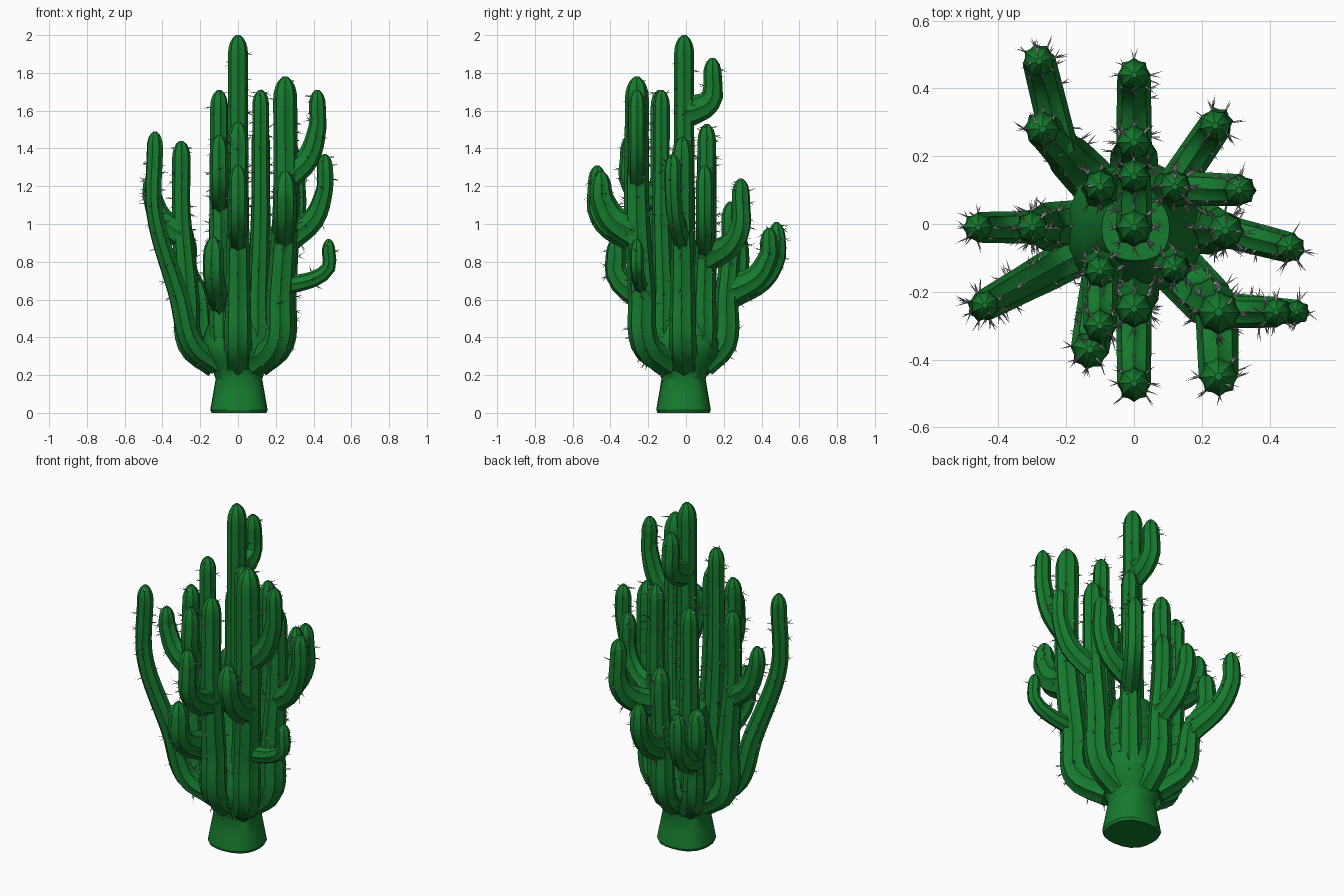
import bpy, bmesh, math, random
from mathutils import Vector

if "Cube" in bpy.data.objects:
    bpy.data.objects.remove(bpy.data.objects["Cube"])

random.seed(4)
RIBS = 8
UP = Vector((0, 0, 1))


def material(name, col):
    m = bpy.data.materials.new(name)
    m.diffuse_color = col
    m.use_nodes = True
    m.node_tree.nodes["Principled BSDF"].inputs["Base Color"].default_value = m.diffuse_color
    return m


GREEN = material("cactus_green", (0.008, 0.2, 0.028, 1))
GREY = material("spine_grey", (0.35, 0.33, 0.33, 1))


def finish(name, bm, mat, smooth=True):
    bmesh.ops.recalc_face_normals(bm, faces=bm.faces)
    me = bpy.data.meshes.new(name)
    bm.to_mesh(me)
    bm.free()
    me.materials.append(mat)
    ob = bpy.data.objects.new(name, me)
    bpy.context.collection.objects.link(ob)
    if smooth:
        bpy.ops.object.select_all(action='DESELECT')
        ob.select_set(True)
        bpy.context.view_layer.objects.active = ob
        bpy.ops.object.shade_smooth_by_angle(angle=math.radians(30))


def skin(bm, rings):
    vs = [[bm.verts.new(p) for p in r] for r in rings]
    n = len(vs[0])
    for a, b in zip(vs, vs[1:]):
        for i in range(n):
            bm.faces.new((a[i], a[(i + 1) % n], b[(i + 1) % n], b[i]))
    bm.faces.new(vs[0])
    bm.faces.new(vs[-1])


def sample(pts, step=0.045):
    # smooth curve through the control points
    p = [Vector(q) for q in pts]
    p = [2 * p[0] - p[1]] + p + [2 * p[-1] - p[-2]]
    out = []
    for a, b, c, d in zip(p, p[1:], p[2:], p[3:]):
        L = (c - b).length
        m0 = (c - a).normalized() * L
        m1 = (d - b).normalized() * L
        n = max(2, round(L / step))
        for k in range(n):
            t = k / n
            out.append(b * (2*t**3 - 3*t*t + 1) + m0 * (t**3 - 2*t*t + t)
                       + c * (3*t*t - 2*t**3) + m1 * (t**3 - t*t))
    return out + [p[-2]]


spines = bmesh.new()


def spine(pos, direction):
    d = direction.normalized()
    u = d.orthogonal().normalized()
    w = d.cross(u)
    ring = [spines.verts.new(pos - d * 0.006 + 0.0035 * (u * math.cos(a) + w * math.sin(a)))
            for a in (k * math.tau / 3 for k in range(3))]
    tip = spines.verts.new(pos + d * random.uniform(0.022, 0.045))
    for i in range(3):
        spines.faces.new((ring[i], ring[(i + 1) % 3], tip))
    spines.faces.new(ring)


def stem(name, radius, pts, swell, depth):
    # ribbed tube with a domed tip; swell thickens the root, depth stretches it in its bend plane
    top = pts[-1]
    body = pts[:-1] + [top - UP * radius * 2]
    path = sample(body)
    n = len(path)
    ease = [max(0, 1 - k / (0.75 * n)) for k in range(n)] + [0] * 5
    scale = [1.0] * n
    for k in range(1, 6):
        a = k / 5 * math.pi / 2
        path.append(body[-1].lerp(top, math.sin(a)))
        scale.append(max(math.cos(a), 0.2))
    rings = []
    u = UP.cross(pts[2] - pts[0])
    if u.length < 0.01:
        u = Vector((1, 0, 0))
    for k, p in enumerate(path):
        t = (path[min(k + 1, len(path) - 1)] - path[max(k - 1, 0)]).normalized()
        u = (u - t * u.dot(t)).normalized()
        w = t.cross(u)
        r = radius * scale[k] * (1 + swell * ease[k])
        ring = []
        for i in range(RIBS * 2):
            a = math.pi * i / RIBS
            d = u * math.cos(a) + w * math.sin(a) * (1 + depth * ease[k])
            q = p + d * r * (1.06 if i % 2 == 0 else 0.9)
            ring.append(q)
            # spine clusters sit on the rib crests
            if i % 2 == 0 and scale[k] > 0.5 and p.z > 0.3 and random.random() < 0.17:
                for _ in range(2):
                    spine(q, d + Vector([random.uniform(-.6, .6) for _ in range(3)]))
        rings.append(ring)
    bm = bmesh.new()
    skin(bm, rings)
    finish(name, bm, GREEN)


axes = {}


def column(name, x, y, top, radius, foot=0.84, swell=0.4):
    # grows out of the crown, leans outward, then stands upright
    levels = ((foot * .45, .26), (foot, .37), (foot + (1 - foot) * .35, .62),
              (1, min(1.05, top - .2)), (1, top))
    axes[name] = [Vector((x * s, y * s, z)) for s, z in levels]
    stem(name, radius, axes[name], swell, 0)


def arm(name, parent, x, y, start, top, radius=0.046, rise=0.2, depth=0.6):
    # leaves its parent's axis at height start and bends upward
    root = next(a.lerp(b, (start - a.z) / (b.z - a.z))
                for a, b in zip(axes[parent], axes[parent][1:]) if b.z >= start)
    elbow = root.lerp(Vector((x, y, start)), 0.7)
    elbow.z = start + rise * 0.4
    stem(name, radius, [root, elbow, Vector((x, y, start + rise)), Vector((x, y, top))], 0.08, depth)


# base flaring into the crown
bm = bmesh.new()
rings = []
for z, r in ((0, .145), (.015, .152), (.1, .137), (.18, .123), (.24, .145),
             (.3, .19), (.37, .2), (.48, .16), (.8, .1)):
    ring = []
    for i in range(20):
        a = math.tau * i / 20
        k = r * (1 + 0.035 * (1 - math.cos(4 * a)))
        ring.append(Vector((.005 + k * math.cos(a), -.013 + k * .95 * math.sin(a), z)))
    rings.append(ring)
skin(bm, rings)
finish("base_trunk", bm, GREEN)

# central cluster
column("main_column", 0, -.01, 2.0, .05, swell=.25)
column("inner_front_left", -.1, -.14, 1.71, .045)
column("inner_front_right", .12, -.13, 1.71, .042)
column("inner_back_left", -.1, .11, 1.45, .048)
column("inner_back_right", .12, .11, 1.53, .046)

# outer columns
column("front_column", 0, -.25, 1.54, .052)
column("back_column", 0, .24, 1.12, .05)
column("left_column", -.3, -.01, 1.44, .046, swell=.6)
column("right_column", .27, -.02, 1.46, .052)
column("front_right_column", .25, -.26, 1.78, .06, swell=.25)
column("front_left_column", -.44, -.24, 1.49, .042, foot=.56)
column("back_left_column", -.27, .28, .96, .05, foot=.68)

# side arms bending upward
arm("top_back_arm", "main_column", 0, .14, 1.59, 1.88, rise=.09)
arm("high_right_arm", "front_right_column", .42, -.26, 1.24, 1.71, .042, rise=.27)
arm("low_right_arm", "front_right_column", .48, -.26, .67, .92, .034, rise=.1, depth=.3)
arm("front_right_arm", "front_right_column", .25, -.45, .95, 1.28, .055)
arm("right_arm", "right_column", .46, -.07, .92, 1.37, .042, rise=.27)
arm("back_right_arm", "inner_back_right", .31, .1, .88, 1.31, .044)
arm("back_right_diagonal_arm", "inner_back_right", .24, .29, .82, 1.24, rise=.17)
arm("back_arm", "back_column", 0, .44, .64, .98)
arm("back_left_arm", "back_left_column", -.28, .48, .63, 1.01)
arm("left_arm", "left_column", -.46, -.01, .94, 1.27, .042, rise=.23)
arm("front_arm", "front_column", 0, -.47, .92, 1.31, rise=.16)
arm("upper_front_left_arm", "inner_front_left", -.1, -.3, 1.13, 1.47, rise=.12)
arm("low_front_left_arm", "inner_front_left", -.13, -.37, .6, .93, .053, rise=.14)

finish("spines", spines, GREY, smooth=False)
